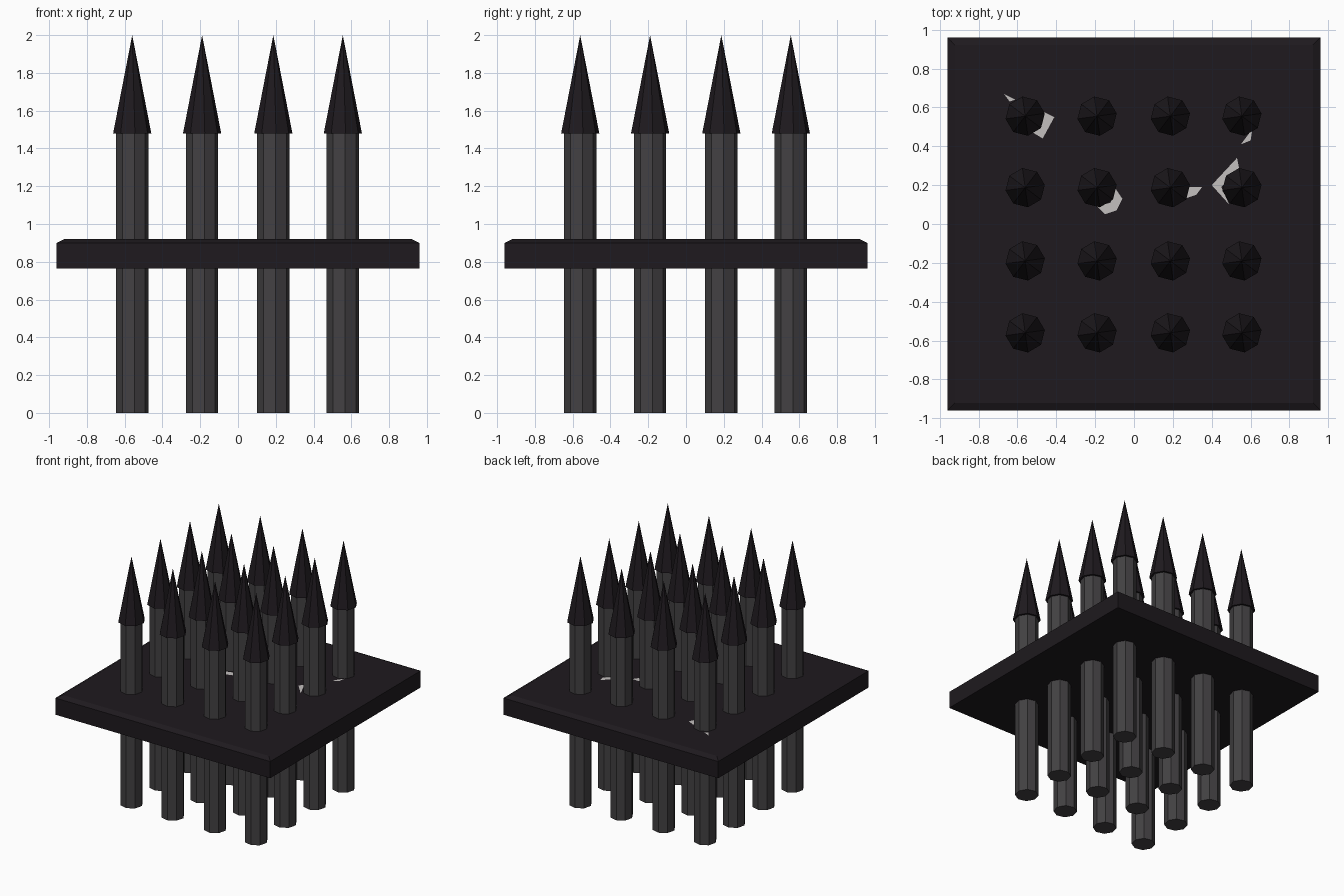
import bpy, bmesh, math

if "Cube" in bpy.data.objects:
    bpy.data.objects.remove(bpy.data.objects["Cube"])

def material(name, rgb):
    m = bpy.data.materials.new(name)
    m.diffuse_color = (*rgb, 1)
    m.use_nodes = True
    m.node_tree.nodes["Principled BSDF"].inputs["Base Color"].default_value = m.diffuse_color
    return m

dark = material("dark_iron", (0.013, 0.010, 0.013))
grey = material("shaft_grey", (0.055, 0.052, 0.055))
pale = material("pale_chip", (0.55, 0.53, 0.52))

def make(name, verts, faces, mat):
    me = bpy.data.meshes.new(name)
    me.from_pydata(verts, [], faces)
    me.materials.append(mat)
    ob = bpy.data.objects.new(name, me)
    bpy.context.collection.objects.link(ob)
    return ob

def square(h, z):
    return [(-h, -h, z), (h, -h, z), (h, h, z), (-h, h, z)]

# Base plate with a chamfered top rim
levels = [(0.96, 0.765), (0.96, 0.90), (0.92, 0.92)]
verts = [v for h, z in levels for v in square(h, z)]
faces = [(3, 2, 1, 0), (8, 9, 10, 11)]
for k in (0, 4):
    faces += [(k + i, k + (i + 1) % 4, k + 4 + (i + 1) % 4, k + 4 + i) for i in range(4)]
make("plate", verts, faces, dark)

# Eight-sided shafts and pointed tips, in a 4 x 4 grid
def spike_part(name, x, y, r1, r2, z0, z1, mat):
    bpy.ops.mesh.primitive_cone_add(vertices=8, radius1=r1, radius2=r2, depth=z1 - z0,
                                    location=(x, y, (z0 + z1) / 2),
                                    rotation=(0, 0, math.radians(8)))
    ob = bpy.context.object
    ob.name = name
    ob.data.materials.append(mat)

grid = [-0.56, -0.19, 0.187, 0.555]
for x in grid:
    for y in grid:
        spike_part("shaft", x, y, 0.086, 0.086, 0, 1.48, grey)
        spike_part("spike_tip", x, y, 0.102, 0, 1.48, 2.0, dark)

# Pale chips in the top of the plate
chips = [
    [(-0.47, 0.58), (-0.41, 0.55), (-0.47, 0.44), (-0.52, 0.47)],
    [(-0.67, 0.67), (-0.61, 0.64), (-0.64, 0.63)],
    [(-0.10, 0.19), (-0.06, 0.13), (-0.09, 0.07), (-0.15, 0.05), (-0.19, 0.09), (-0.12, 0.11)],
    [(0.28, 0.19), (0.35, 0.19), (0.32, 0.15), (0.26, 0.13)],
    [(0.40, 0.20), (0.53, 0.34), (0.54, 0.29), (0.45, 0.19), (0.49, 0.10)],
    [(0.55, 0.41), (0.61, 0.49), (0.60, 0.43)],
]
for c in chips:
    area = sum(a[0] * b[1] - b[0] * a[1] for a, b in zip(c, c[1:] + c[:1]))
    c = c if area > 0 else c[::-1]
    make("chip", [(x, y, 0.922) for x, y in c], [tuple(range(len(c)))], pale)
